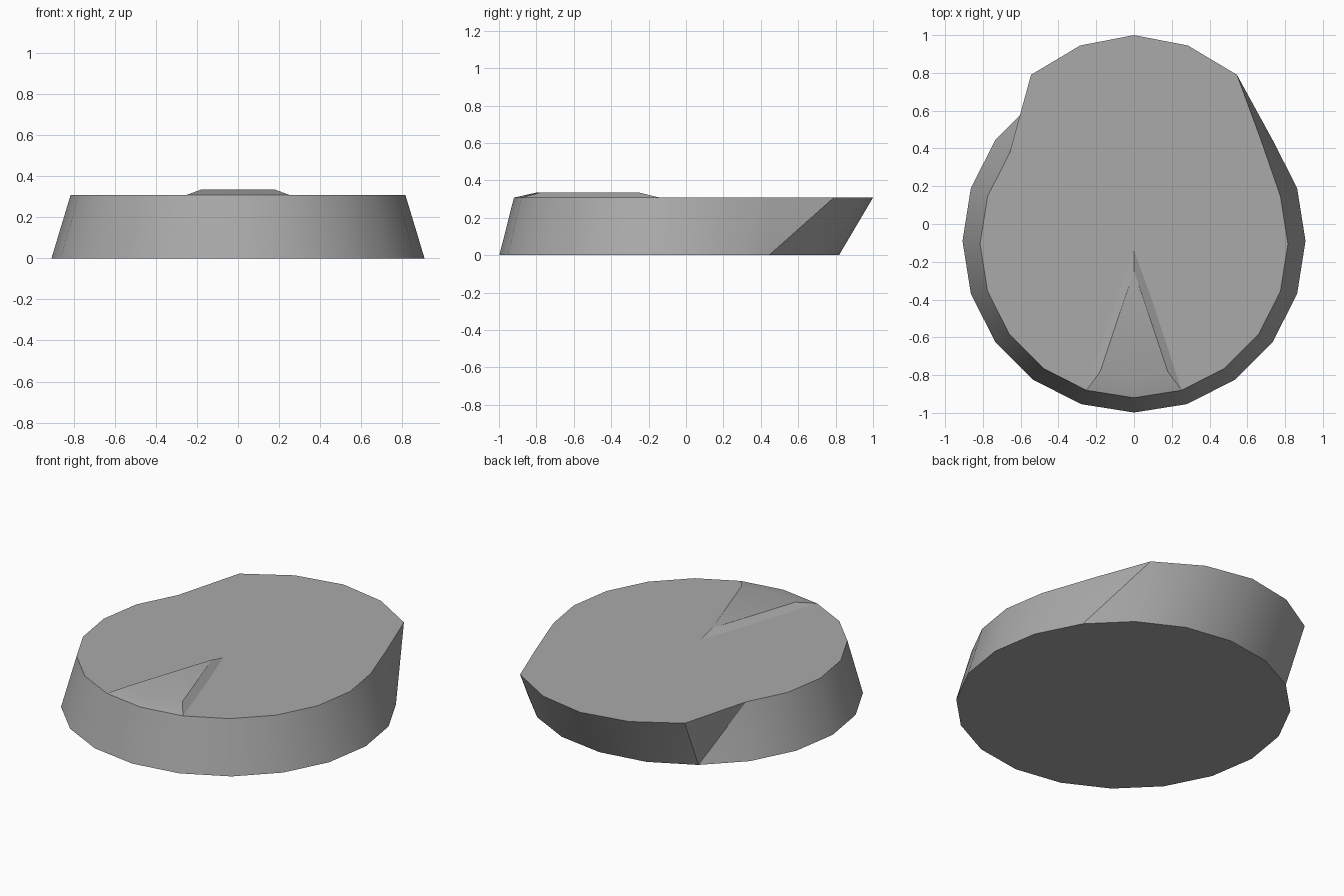
import bpy, bmesh, math

cube = bpy.data.objects.get("Cube")
if cube:
    bpy.data.objects.remove(cube, do_unlink=True)

SIDES = 20
TOP = 0.308      # height of the flat top
RAISED = 0.335   # height of the pointer

grey = bpy.data.materials.new("mid grey")
grey.diffuse_color = (0.4, 0.4, 0.4, 1)
grey.use_nodes = True
grey.node_tree.nodes["Principled BSDF"].inputs["Base Color"].default_value = (0.4, 0.4, 0.4, 1)


def finish(name, bm):
    mesh = bpy.data.meshes.new(name)
    bm.normal_update()
    bm.to_mesh(mesh)
    bm.free()
    mesh.materials.append(grey)
    obj = bpy.data.objects.new(name, mesh)
    bpy.context.collection.objects.link(obj)
    bpy.ops.object.select_all(action="DESELECT")
    obj.select_set(True)
    bpy.context.view_layer.objects.active = obj
    bpy.ops.object.shade_smooth_by_angle(angle=math.radians(30))


def ring(radius, centre_y):
    # Counter-clockwise from the front point
    steps = [math.tau * i / SIDES for i in range(SIDES)]
    return [(radius * math.sin(a), centre_y - radius * math.cos(a)) for a in steps]


# Tapered round body whose top is pulled out into a rear lip
bottom = ring(0.908, -0.09)
top = ring(0.815, -0.105)
for i, (x, y) in {8: (0.545, 0.79), 9: (0.285, 0.945), 10: (0, 1)}.items():
    top[i] = (x, y)
    top[SIDES - i] = (-x, y)
top[7] = (0.665, 0.465)

bm = bmesh.new()
low = [bm.verts.new((x, y, 0)) for x, y in bottom]
high = [bm.verts.new((x, y, TOP)) for x, y in top]
bm.faces.new(list(reversed(low)))
bm.faces.new(high)
for i in range(SIDES):
    j = (i + 1) % SIDES
    # Twisted wall panels split from the lower front to the upper rear
    bm.faces.new((low[i], low[j], high[j]))
    bm.faces.new((low[i], high[j], high[i]))
finish("body", bm)

# Bevelled pointer on top, wide at the front rim and tapering inward
half_outer = [(0.252, -0.88), (0.084, -0.37)]
half_inner = [(0.178, -0.78), (0.055, -0.41)]


def outline(front, half, tip):
    mirrored = [(-x, y) for x, y in reversed(half)]
    return [(0, front)] + half + [(0, tip)] + mirrored


bm = bmesh.new()
foot = [bm.verts.new((x, y, TOP)) for x, y in outline(-0.92, half_outer, -0.14)]
crown = [bm.verts.new((x, y, RAISED)) for x, y in outline(-0.80, half_inner, -0.25)]
bm.faces.new(crown)
for i in range(len(foot)):
    j = (i + 1) % len(foot)
    bm.faces.new((foot[i], foot[j], crown[j], crown[i]))
finish("pointer", bm)
